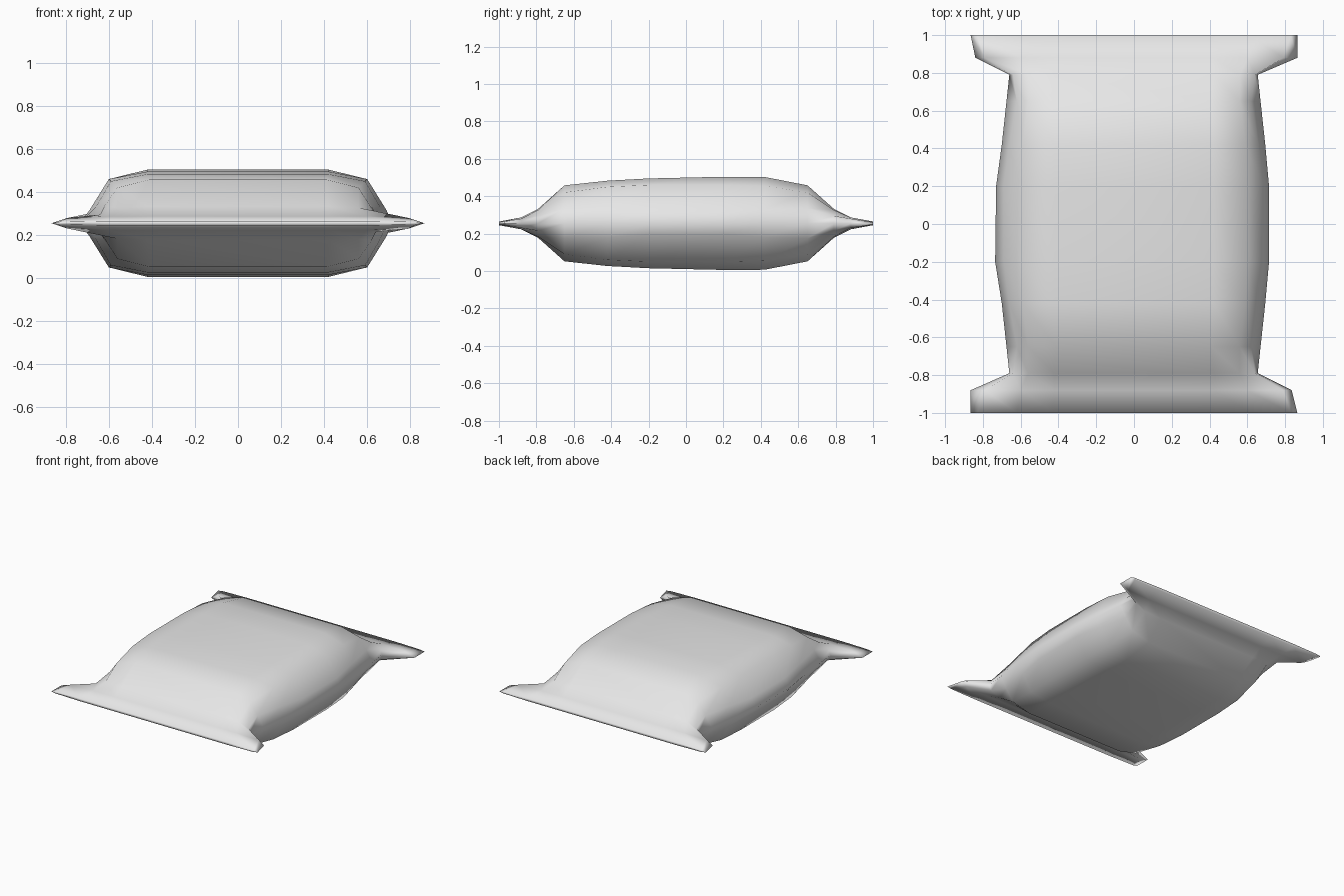
import bpy, bmesh

cube = bpy.data.objects.get("Cube")
if cube:
    bpy.data.objects.remove(cube)

film = bpy.data.materials.new("plain light grey")
film.use_nodes = True
film.diffuse_color = (0.8, 0.8, 0.8, 1)
film.node_tree.nodes["Principled BSDF"].inputs["Base Color"].default_value = (0.8, 0.8, 0.8, 1)

MID = 0.255
# Half sections: y, seam x on the -x and +x sides, then (x, height) of side, shoulder, top
SECTIONS = [
    (-1.00, 0.865, 0.865, (0.83, 0.006), (0.62, 0.010), (0.42, 0.010)),
    (-0.88, 0.865, 0.835, (0.79, 0.025), (0.60, 0.032), (0.42, 0.032)),
    (-0.79, 0.660, 0.655, (0.64, 0.040), (0.56, 0.072), (0.42, 0.078)),
    (-0.65, 0.675, 0.670, (0.62, 0.080), (0.56, 0.165), (0.41, 0.203)),
    (-0.42, 0.700, 0.695, (0.66, 0.075), (0.59, 0.195), (0.42, 0.228)),
    (-0.20, 0.735, 0.715, (0.69, 0.060), (0.60, 0.205), (0.42, 0.240)),
    (0.20, 0.730, 0.715, (0.69, 0.060), (0.60, 0.205), (0.42, 0.249)),
    (0.42, 0.700, 0.695, (0.66, 0.075), (0.59, 0.200), (0.42, 0.248)),
    (0.65, 0.675, 0.670, (0.62, 0.080), (0.56, 0.165), (0.41, 0.203)),
    (0.79, 0.660, 0.655, (0.64, 0.040), (0.56, 0.072), (0.42, 0.078)),
    (0.88, 0.840, 0.865, (0.79, 0.025), (0.60, 0.032), (0.42, 0.032)),
    (1.00, 0.865, 0.865, (0.83, 0.006), (0.62, 0.010), (0.42, 0.010)),
]


def ring(bm, y, left, right, *upper):
    """One closed cross-section, mirrored in x and in height."""
    pts = [(right, 0)] + list(upper)
    pts += [(-x, h) for x, h in reversed(upper)] + [(-left, 0)]
    pts += [(-x, -h) for x, h in upper] + [(x, -h) for x, h in reversed(upper)]
    return [bm.verts.new((x, y, MID + h)) for x, h in pts]


# Puffed pouch lofted between its two flat sealed ends
bm = bmesh.new()
rings = [ring(bm, *s) for s in SECTIONS]
for a, b in zip(rings, rings[1:]):
    for i in range(len(a)):
        j = (i + 1) % len(a)
        bm.faces.new((a[i], a[j], b[j], b[i]))

# Thin end strips, split into quads
for r in (rings[0], rings[-1]):
    n = len(r)
    bm.faces.new((r[0], r[1], r[-1]))
    bm.faces.new((r[n // 2 - 1], r[n // 2], r[n // 2 + 1]))
    for i in range(1, n // 2 - 1):
        bm.faces.new((r[i], r[i + 1], r[n - i - 1], r[n - i]))
bmesh.ops.recalc_face_normals(bm, faces=bm.faces)
for f in bm.faces:
    f.smooth = True

mesh = bpy.data.meshes.new("pouch")
bm.to_mesh(mesh)
bm.free()
mesh.materials.append(film)
pouch = bpy.data.objects.new("pouch", mesh)
bpy.context.collection.objects.link(pouch)
